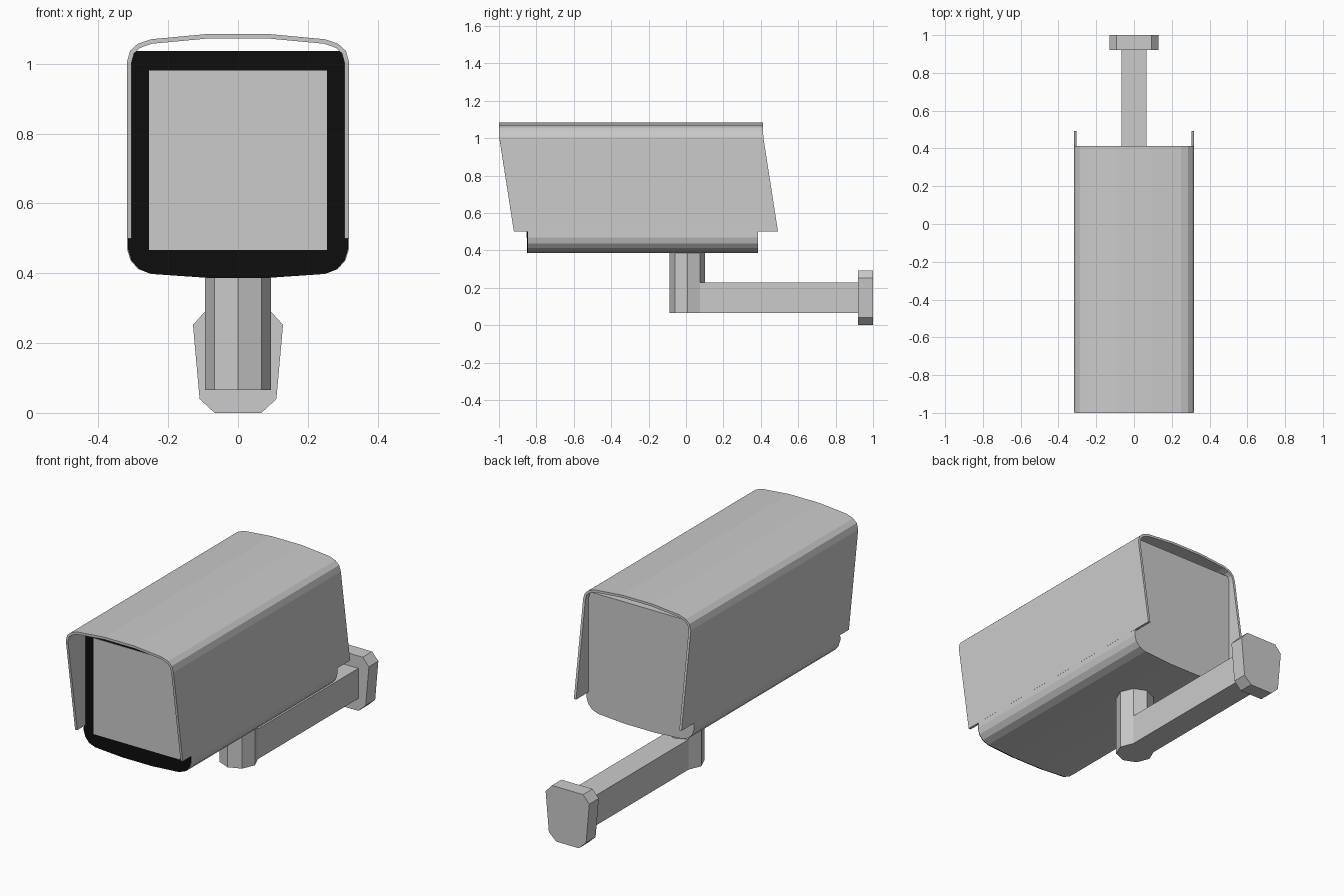
import bpy, bmesh

if "Cube" in bpy.data.objects:
    bpy.data.objects.remove(bpy.data.objects["Cube"])


def finish(name, bm, recalc=True):
    if recalc:
        bmesh.ops.recalc_face_normals(bm, faces=bm.faces)
    mesh = bpy.data.meshes.new(name)
    bm.to_mesh(mesh)
    bm.free()
    obj = bpy.data.objects.new(name, mesh)
    bpy.context.collection.objects.link(obj)
    return obj


def mirrored(half):
    """Full outline from the x > 0 half."""
    return half + [(-x, v) for x, v in reversed(half) if x > 0]


def prism(name, outline, lo, hi, axis):
    """Extrude an outline along y (xz outline) or z (xy outline)."""
    bm = bmesh.new()
    def place(p, d):
        return (p[0], d, p[1]) if axis == 'y' else (p[0], p[1], d)
    a = [bm.verts.new(place(p, lo)) for p in outline]
    b = [bm.verts.new(place(p, hi)) for p in outline]
    bm.faces.new(a)
    bm.faces.new(b)
    for i in range(len(a)):
        j = (i + 1) % len(a)
        bm.faces.new((a[i], a[j], b[j], b[i]))
    return finish(name, bm)


# Camera housing with rounded belly
body = mirrored([(0.09, 0.387), (0.25, 0.398), (0.286, 0.412), (0.308, 0.437),
                 (0.318, 0.47), (0.312, 1.0), (0.308, 1.037)])
prism("housing", body, -0.845, 0.385, 'y')

# Black front bezel and the grey window in it
bezel = prism("front_bezel", [(x * 0.992, z) for x, z in body], -0.851, -0.845, 'y')
black = bpy.data.materials.new("black")
black.diffuse_color = (0.004, 0.004, 0.004, 1)
black.use_nodes = True
black.node_tree.nodes["Principled BSDF"].inputs["Base Color"].default_value = black.diffuse_color
bezel.data.materials.append(black)
prism("window", mirrored([(0.255, 0.467), (0.255, 0.98)]), -0.853, -0.849, 'y')

# Sun hood: thin sheet bent over the housing, ends slanting below the corner
half = [(0.318, 0.5), (0.318, 1.005), (0.309, 1.037), (0.287, 1.057),
        (0.25, 1.07), (0.09, 1.085)]
path = list(reversed(mirrored(half)))
bm = bmesh.new()
rows = []
for x, z in path:
    s = max(0, 1.015 - z) * 0.155
    rows.append((bm.verts.new((x, -1.0 + s, z)), bm.verts.new((x, 0.412 + s, z))))
for (a, b), (c, d) in zip(rows, rows[1:]):
    bm.faces.new((a, c, d, b))
hood = finish("sun_hood", bm, recalc=False)
solid = hood.modifiers.new("thickness", 'SOLIDIFY')
solid.thickness = 0.013
solid.offset = -1
solid.use_even_offset = True

# Octagonal post under the housing
r, k, cy = 0.095, 0.067, 0.007
post = [(0, cy - r), (k, cy - k), (r, cy), (k, cy + k),
        (0, cy + r), (-k, cy + k), (-r, cy), (-k, cy - k)]
prism("post", post, 0.2, 0.395, 'z')

# Arm with octagonal head, running back to the wall
arm = mirrored([(0, cy - r), (k, cy - k), (r, cy), (k, cy + k), (k, 0.93)])
prism("arm", arm, 0.066, 0.227, 'z')

# Wall plate
plate = mirrored([(0.067, 0.0), (0.11, 0.04), (0.129, 0.252), (0.092, 0.293)])
prism("wall_plate", plate, 0.92, 1.0, 'y')
